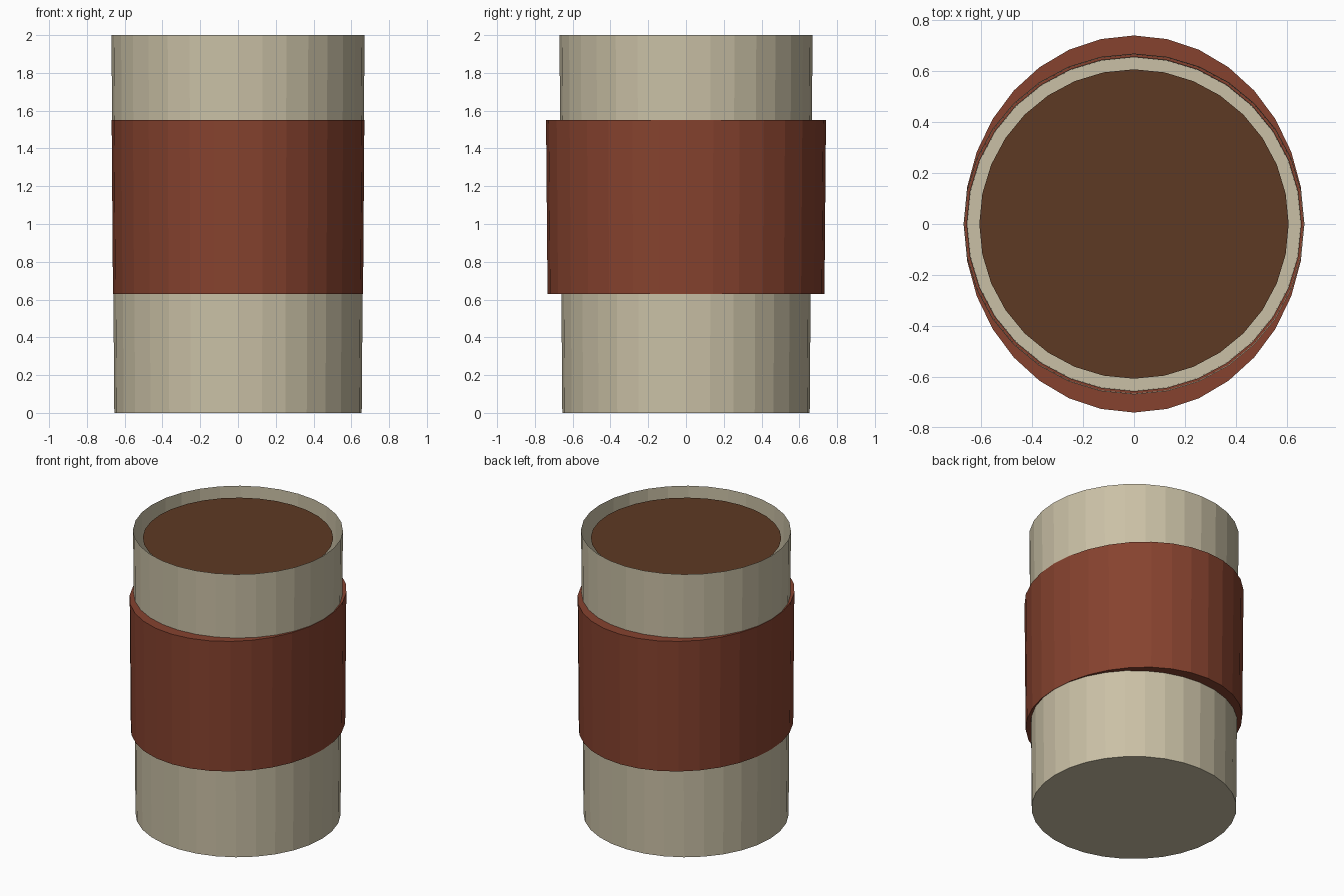
import bpy, bmesh
from math import sin, cos, tau

if "Cube" in bpy.data.objects:
    bpy.data.objects.remove(bpy.data.objects["Cube"])

SIDES = 32

def material(name, color):
    m = bpy.data.materials.new(name)
    m.diffuse_color = (*color, 1)
    m.use_nodes = True
    m.node_tree.nodes["Principled BSDF"].inputs["Base Color"].default_value = m.diffuse_color
    return m

def loft(name, rings, mat, cap_start=False, closed=False):
    """Skin a list of (x radius, y radius, z) rings."""
    bm = bmesh.new()
    loops = [[bm.verts.new((rx * sin(tau * i / SIDES), ry * cos(tau * i / SIDES), z))
              for i in range(SIDES)] for rx, ry, z in rings]
    pairs = list(zip(loops, loops[1:]))
    if closed:
        pairs.append((loops[-1], loops[0]))
    for a, b in pairs:
        for i in range(SIDES):
            j = (i + 1) % SIDES
            bm.faces.new((a[j], a[i], b[i], b[j]))
    if cap_start:
        bm.faces.new(loops[0])
    if closed:
        bmesh.ops.recalc_face_normals(bm, faces=bm.faces)
    me = bpy.data.meshes.new(name)
    bm.to_mesh(me)
    bm.free()
    me.materials.append(mat)
    ob = bpy.data.objects.new(name, me)
    bpy.context.collection.objects.link(ob)
    return ob

cream = material("cream", (0.59, 0.53, 0.38))
rust = material("rust", (0.24, 0.055, 0.028))
coffee = material("coffee", (0.11, 0.042, 0.017))

# Thin open-topped cup, slightly wider at the rim
loft("cup", [(0.655, 0.655, 0), (0.67, 0.67, 2)], cream, cap_start=True)

# Oval sleeve, flush at the sides and thick at front and back
loft("sleeve", [(0.662, 0.733, 0.63), (0.669, 0.741, 1.55),
                (0.657, 0.657, 1.55), (0.657, 0.657, 0.63)], rust, closed=True)

# Flat drink surface just below the rim
drink = loft("drink_surface", [(0.608, 0.608, 1.945)], coffee, cap_start=True)
drink.data.flip_normals()
